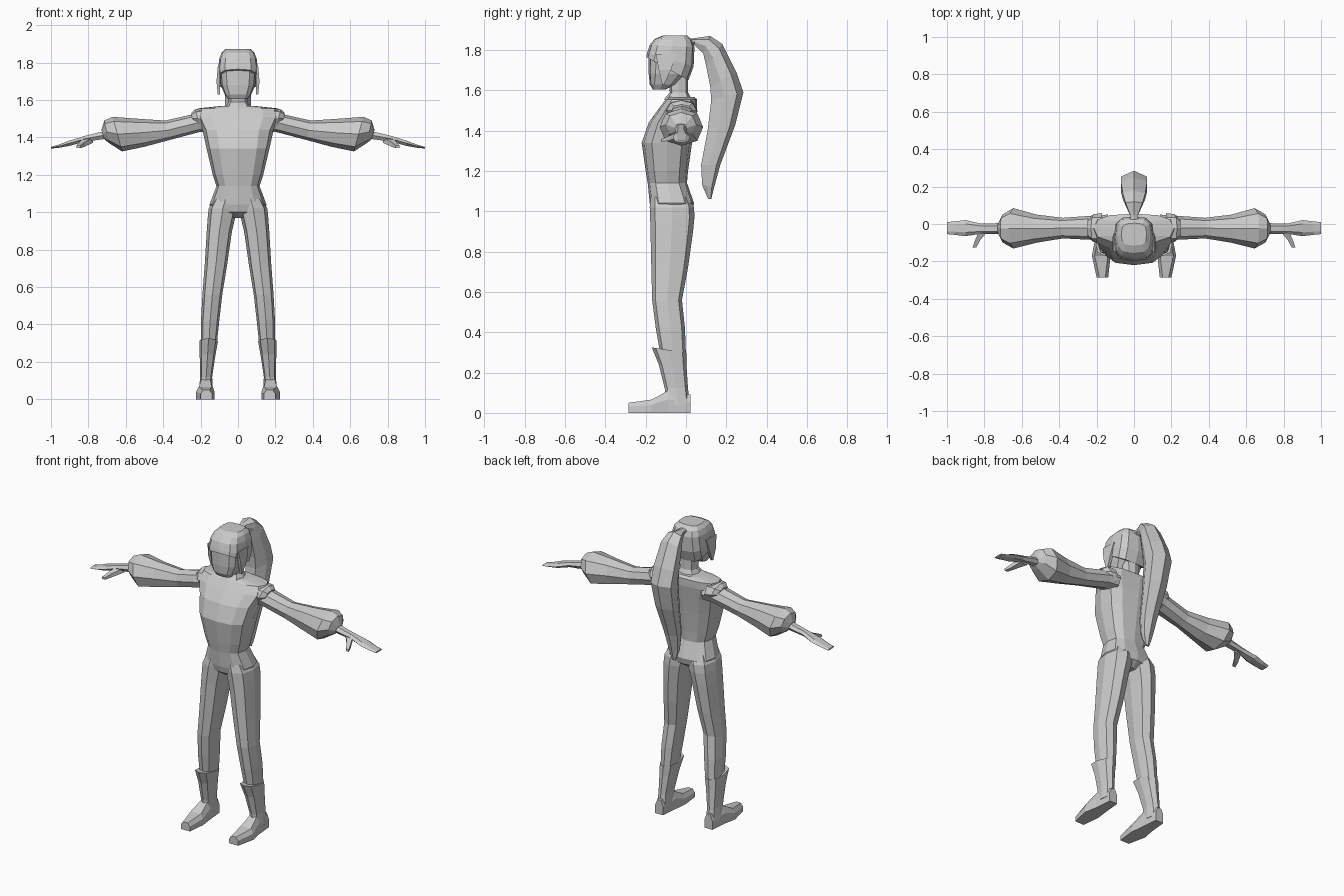
import bpy, bmesh
from math import cos, sin, pi


def sp(v, p):
    return (1 if v >= 0 else -1) * abs(v) ** p if abs(v) > 1e-6 else 0.0


def loft(name, rings, mirror=False):
    """Skin a list of equal-length point rings, capping both ends."""
    bm = bmesh.new()
    vs = [[bm.verts.new(p) for p in r] for r in rings]
    n = len(vs[0])
    for a, b in zip(vs, vs[1:]):
        for i in range(n):
            j = (i + 1) % n
            bm.faces.new((a[i], a[j], b[j], b[i]))
    bm.faces.new(vs[0])
    bm.faces.new(vs[-1])
    bmesh.ops.recalc_face_normals(bm, faces=bm.faces)
    me = bpy.data.meshes.new(name)
    bm.to_mesh(me)
    bm.free()
    ob = bpy.data.objects.new(name, me)
    bpy.context.collection.objects.link(ob)
    if mirror:
        ob.modifiers.new("mirror", 'MIRROR')
    return ob


def level(x0, x1, y0, y1, z0, z1=None, n=8, p=0.75):
    """Boxy oval ring; height runs from z0 at the front to z1 at the back."""
    z1 = z0 if z1 is None else z1
    pts = []
    for i in range(n):
        a = 2 * pi * i / n
        c, s = sp(cos(a), p), sp(sin(a), p)
        pts.append(((x0 + x1) / 2 + c * (x1 - x0) / 2,
                    (y0 + y1) / 2 + s * (y1 - y0) / 2,
                    (z0 + z1) / 2 + s * (z1 - z0) / 2))
    return pts


def upright(tx, tz, bx, bz, yc, ry, n=8, p=0.9):
    """Ring around an arm, from its top point to its bottom point."""
    pts = []
    for i in range(n):
        a = 2 * pi * i / n
        c, s = sp(cos(a), p), sp(sin(a), p)
        pts.append(((tx + bx) / 2 + s * (tx - bx) / 2, yc + c * ry,
                    (tz + bz) / 2 + s * (tz - bz) / 2))
    return pts


# Torso: half width, front, back, height
torso = [(.03, -.13, -.01, .97), (.13, -.17, .03, 1.0), (.153, -.18, .04, 1.04),
         (.115, -.19, .005, 1.14), (.135, -.2, .01, 1.2), (.168, -.22, .03, 1.34),
         (.19, -.185, .045, 1.44), (.225, -.135, .055, 1.51),
         (.215, -.1, .055, 1.555), (.1, -.085, .04, 1.567)]
loft("torso", [level(-w, w, f, b, z, n=12) for w, f, b, z in torso])

# Neck
loft("neck", [level(-w, w, f, b, z) for w, f, b, z in
              [(.07, -.11, .03, 1.555), (.05, -.08, .01, 1.59), (.05, -.09, .01, 1.68)]])

# Head
loft("head", [level(-w, w, f, b, z, n=12, p=.65) for w, f, b, z in
              [(.052, -.165, -.1, 1.605), (.072, -.18, -.05, 1.63),
               (.092, -.185, .0, 1.68), (.1, -.185, .03, 1.78)]])

# Hair cap: lower edge drops toward the back of the head
loft("hair_cap", [level(-w, w, f, b, z, zb, n=12, p=.62) for w, f, b, z, zb in
                  [(.104, -.197, .012, 1.765, 1.65), (.108, -.193, .038, 1.785, 1.72),
                   (.1, -.18, .042, 1.825, 1.815), (.088, -.155, .03, 1.855, 1.85),
                   (.068, -.115, .005, 1.872, 1.872)]])

# Pointed side locks
loft("side_lock", [[(.095, a, z), (.095, b, z), (x, b, z), (x, a, z)] for a, b, z, x in
                   [(-.15, -.05, 1.78, .108), (-.135, -.075, 1.7, .115),
                    (-.118, -.108, 1.63, .108)]], mirror=True)

# Ponytail: outer (y, z), inner (y, z), half width
tail = [(.015, 1.855, .015, 1.825, .025), (.05, 1.86, .04, 1.825, .02),
        (.12, 1.87, .085, 1.785, .045), (.18, 1.83, .1, 1.72, .06),
        (.25, 1.69, .12, 1.62, .07), (.285, 1.59, .125, 1.55, .07),
        (.245, 1.43, .107, 1.4, .062), (.17, 1.23, .075, 1.23, .045),
        (.14, 1.12, .08, 1.13, .03), (.125, 1.06, .11, 1.06, .012)]
rings = []
for oy, oz, iy, iz, w in tail:
    rings.append([(x * w, iy + (oy - iy) * t, iz + (oz - iz) * t) for x, t in
                  [(0, 1), (1, .8), (1, .4), (.5, 0), (-.5, 0), (-1, .4), (-1, .8)]])
loft("ponytail", rings)

# Puffed sleeves
loft("sleeve", [upright(*r) for r in
                [(.14, 1.54, .14, 1.43, -.02, .07), (.235, 1.525, .2, 1.43, -.02, .065),
                 (.39, 1.49, .37, 1.385, -.022, .055), (.54, 1.5, .5, 1.35, -.025, .075),
                 (.67, 1.51, .62, 1.325, -.023, .108), (.715, 1.49, .69, 1.37, -.024, .075),
                 (.73, 1.44, .715, 1.39, -.025, .035)]], mirror=True)

# Shoulder caps
loft("shoulder_cap", [upright(*r) for r in
                      [(.17, 1.555, .17, 1.44, -.022, .08), (.23, 1.55, .2, 1.45, -.022, .075),
                       (.25, 1.53, .24, 1.47, -.022, .05)]], mirror=True)

# Hands and thumbs
loft("hand", [upright(*r, n=6) for r in
              [(.7, 1.44, .7, 1.39, -.025, .03), (.82, 1.41, .82, 1.375, -.025, .027),
               (.9, 1.385, .9, 1.353, -.022, .043), (.96, 1.362, .96, 1.343, -.022, .036),
               (1.0, 1.35, 1.0, 1.34, -.022, .032)]], mirror=True)
loft("thumb", [[(x - w, y, z - h), (x + w, y, z - h), (x + w, y, z + h), (x - w, y, z + h)]
               for x, y, z, w, h in [(.8, -.03, 1.385, .025, .014),
                                     (.835, -.085, 1.362, .014, .012),
                                     (.853, -.125, 1.35, .01, .007)]], mirror=True)

# Legs: inner x, outer x, front, back, height
loft("leg", [level(*r) for r in
             [(.005, .13, -.175, .02, 1.07), (.005, .157, -.18, .04, 1.02),
              (.015, .162, -.178, .042, .97), (.032, .167, -.176, .035, .9),
              (.058, .178, -.172, .01, .72), (.084, .19, -.168, -.02, .56),
              (.1, .198, -.15, -.005, .42), (.115, .198, -.125, 0, .28)]], mirror=True)

# Boot shafts with flared cuff, rising at the front
loft("boot_shaft", [level(*r) for r in
                    [(.107, .207, -.17, .002, .325, .298), (.12, .205, -.135, .002, .24),
                     (.138, .202, -.105, .01, .12), (.135, .21, -.105, .02, .04)]],
     mirror=True)

# Feet
loft("foot", [[(a, y, 0), (b, y, 0), (b, y, h * .6), (b - .015, y, h), (a + .015, y, h),
               (a, y, h * .6)] for a, b, y, h in
              [(.145, .2, .022, .09), (.135, .21, -.09, .11),
               (.125, .225, -.17, .066), (.138, .2, -.285, .05)]], mirror=True)
